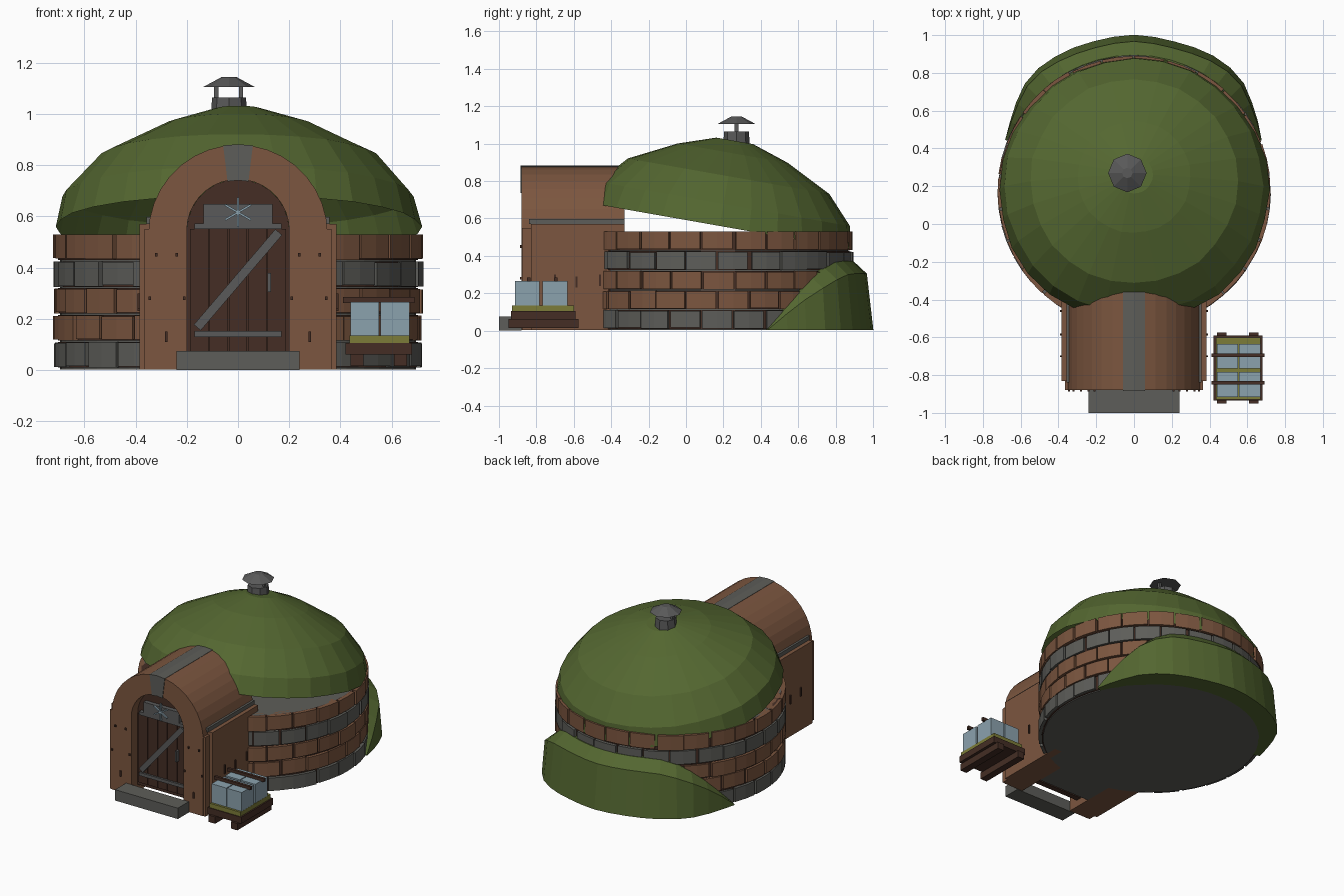
import bpy, bmesh, math, random
from mathutils import Matrix, Vector

if "Cube" in bpy.data.objects:
    bpy.data.objects.remove(bpy.data.objects["Cube"])
random.seed(4)
CY = 0.17  # centre of the round chamber

def mat(name, r, g, b):
    m = bpy.data.materials.new(name)
    m.diffuse_color = (r, g, b, 1)
    m.use_nodes = True
    m.node_tree.nodes["Principled BSDF"].inputs["Base Color"].default_value = m.diffuse_color
    return m

BROWN = mat("brown_brick", 0.20, 0.093, 0.05)
STONE = mat("grey_stone", 0.11, 0.11, 0.10)
GREEN = mat("turf_green", 0.088, 0.135, 0.03)
DARK = mat("dark_timber", 0.058, 0.027, 0.018)
IRON = mat("iron_grey", 0.10, 0.10, 0.10)
ICE = mat("ice_blue", 0.26, 0.36, 0.42)
STRAW = mat("straw", 0.2, 0.2, 0.04)

def finish(name, bm, m):
    bmesh.ops.recalc_face_normals(bm, faces=bm.faces)
    me = bpy.data.meshes.new(name)
    bm.to_mesh(me)
    bm.free()
    ob = bpy.data.objects.new(name, me)
    bpy.context.collection.objects.link(ob)
    me.materials.append(m)
    return ob

def add_box(bm, x0, x1, y0, y1, z0, z1, rot=0):
    c = Vector(((x0 + x1) / 2, (y0 + y1) / 2, (z0 + z1) / 2))
    M = Matrix.Translation(c) @ Matrix.Rotation(rot, 4, 'Y') @ Matrix.Diagonal((x1 - x0, y1 - y0, z1 - z0, 1))
    bmesh.ops.create_cube(bm, size=1, matrix=M)

def boxes(name, m, *items):
    bm = bmesh.new()
    for b in items:
        add_box(bm, *b)
    return finish(name, bm, m)

def add_cone(bm, x, y, z0, z1, r0, r1, n):
    bmesh.ops.create_cone(bm, cap_ends=True, segments=n, radius1=r0, radius2=r1, depth=z1 - z0,
                          matrix=Matrix.Translation((x, y, (z0 + z1) / 2)))

def add_band(bm, outer, inner, y0, y1):
    """Closed strip between two x-z outlines, extruded along y."""
    rows = [[bm.verts.new((o[0], y0, o[1])), bm.verts.new((o[0], y1, o[1])),
             bm.verts.new((i[0], y1, i[1])), bm.verts.new((i[0], y0, i[1]))] for o, i in zip(outer, inner)]
    for a, b in zip(rows, rows[1:]):
        for k in range(4):
            bm.faces.new((a[k], a[(k + 1) % 4], b[(k + 1) % 4], b[k]))
    bm.faces.new(rows[0])
    bm.faces.new(rows[-1][::-1])

def arc(r, cz, a0, a1, n):
    return [(r * math.cos(math.radians(a0 + (a1 - a0) * i / n)),
             cz + r * math.sin(math.radians(a0 + (a1 - a0) * i / n))) for i in range(n + 1)]

# chamber core and floor
bm = bmesh.new()
add_cone(bm, 0, CY, 0.003, 0.53, 0.695, 0.695, 48)
finish("chamber_core", bm, STONE)

# curved brick courses, leaving the doorway open
def add_brick(bm, a0, a1, z0, z1, r0, r1):
    rows = []
    for i in range(3):
        a = a0 + (a1 - a0) * i / 2
        c, s = math.cos(a), math.sin(a)
        rows.append([bm.verts.new((r * c, CY + r * s, z)) for r, z in ((r0, z0), (r1, z0), (r1, z1), (r0, z1))])
    for a, b in zip(rows, rows[1:]):
        for k in range(4):
            bm.faces.new((a[k], a[(k + 1) % 4], b[(k + 1) % 4], b[k]))
    bm.faces.new(rows[0])
    bm.faces.new(rows[-1][::-1])

brick, stone, mortar = bmesh.new(), bmesh.new(), bmesh.new()
N = 26
for row in range(5):
    z = 0.01 + row * 0.105
    add_cone(mortar, 0, CY, z, z + 0.1, 0.703, 0.703, 48)
    for i in range(N):
        a = 2 * math.pi * (i + 0.5 * (row % 2)) / N
        if abs((a + math.pi / 2 + math.pi) % (2 * math.pi) - math.pi) < math.radians(26):
            continue
        j = random.uniform(-0.01, 0.01)
        half = math.pi / N - 0.009
        add_brick(stone if row in (0, 3) else brick, a - half + j, a + half + j,
                  z + random.uniform(0, 0.007), z + 0.1 - (random.uniform(0, 0.006) if row < 4 else 0),
                  0.66, 0.722 + random.uniform(-0.006, 0.003))
finish("brown_brick_courses", brick, BROWN)
finish("grey_stone_courses", stone, STONE)
finish("wall_joints", mortar, DARK)

# tilted turf dome, an open shell
bm = bmesh.new()
S, rings = 28, []
for r, h in ((0.715, 0), (0.683, 0.12), (0.55, 0.27), (0.30, 0.395), (0.10, 0.462)):
    ring = []
    for i in range(S):
        a = 2 * math.pi * i / S
        k = r * (1 + random.uniform(-0.008, 0.008))
        ring.append(bm.verts.new((k * math.cos(a), k * math.sin(a), h)))
    rings.append(ring)
for a, b in zip(rings, rings[1:]):
    for i in range(S):
        bm.faces.new((a[i], a[(i + 1) % S], b[(i + 1) % S], b[i]))
bm.faces.new(rings[-1])
bmesh.ops.transform(bm, verts=bm.verts, matrix=Matrix.Translation((0, CY + 0.01, 0.56)) @ Matrix.Rotation(math.radians(-10), 4, 'X'))
finish("turf_dome", bm, GREEN)

# earth bank around the back
bm = bmesh.new()
rows = []
for i in range(19):
    d = 22 + 136 * i / 18
    t = min(1, min(d - 22, 158 - d) / 43)
    h = 0.012 + 0.36 * math.sin(t * math.pi / 2)
    out = 0.735 + 0.097 * min(1, t * 1.6) + random.uniform(-0.008, 0.003)
    a = math.radians(d)
    rows.append([bm.verts.new((r * math.cos(a), CY + r * math.sin(a), z)) for r, z in
                 ((0.69, 0.003), (out, 0.003), (out - 0.035 * t, h * 0.82), (0.725, h), (0.69, h))])
for a, b in zip(rows, rows[1:]):
    for k in range(5):
        bm.faces.new((a[k], a[(k + 1) % 5], b[(k + 1) % 5], b[k]))
bm.faces.new(rows[0])
bm.faces.new(rows[-1][::-1])
finish("earth_bank", bm, GREEN)

# vaulted entrance passage with a keystone strip
bm = bmesh.new()
for s in (1, -1):
    outer = [(0.35, 0.003)] + arc(0.35, 0.53, 0, 81, 8)
    inner = [(0.2, 0.003)] + arc(0.2, 0.545, 0, 81, 8)
    add_band(bm, [(s * x, z) for x, z in outer], [(s * x, z) for x, z in inner], -0.88, -0.33)
finish("entrance_vault", bm, BROWN)
bm = bmesh.new()
add_band(bm, arc(0.352, 0.53, 80.5, 99.5, 2), arc(0.196, 0.545, 78, 102, 2), -0.884, -0.33)
finish("keystone_strip", bm, STONE)
boxes("entrance_side_walls", BROWN, *[(min(s * .33, s * .385), max(s * .33, s * .385), -0.83, -0.33, 0.003, 0.57) for s in (1, -1)])
boxes("entrance_front_jambs", BROWN, *[(min(s * .3, s * .365), max(s * .3, s * .365), -0.878, -0.8, 0.003, 0.55) for s in (1, -1)])
boxes("side_wall_coping", STONE, *[(min(s * .33, s * .358), max(s * .33, s * .358), -0.84, -0.33, 0.57, 0.597) for s in (1, -1)])
boxes("passage_floor", STONE, (-0.2, 0.2, -0.7, -0.4, 0.003, 0.03))
boxes("door_step", STONE, (-0.24, 0.24, -1.0, -0.88, 0, 0.075))

# frame pegs
boxes("frame_pegs", DARK, *[(s * x - .005, s * x + .005, -0.888, -0.87, z - h, z + h)
                            for s in (1, -1) for x, z, h in ((.32, .45, .007), (.24, .45, .007), (.345, .28, .007), (.21, .28, .007), (.28, .13, .02))])
boxes("side_wall_pegs", DARK, *[(s * .385 - .008, s * .385 + .008, y - .005, y + .005, z, z + .06)
                                for s in (1, -1) for y, z in ((-.585, .23), (-.7, .24), (-.46, .24))])

# arched door
bm = bmesh.new()
outline = [(0.2, 0.05)] + arc(0.2, 0.545, 0, 180, 14) + [(-0.2, 0.05)]
f = bm.faces.new([bm.verts.new((x, -0.81, z)) for x, z in outline])
ext = bmesh.ops.extrude_face_region(bm, geom=[f])
bmesh.ops.translate(bm, vec=(0, 0.04, 0), verts=[v for v in ext["geom"] if isinstance(v, bmesh.types.BMVert)])
finish("door_back", bm, DARK)
boxes("door_planks", DARK, *[(-0.188 + i * .076, -0.116 + i * .076, -0.825, -0.80, 0.075, 0.55) for i in range(5)])
L, ang = 0.49, math.atan2(0.375, 0.32)
boxes("door_ironwork", IRON,
      (-0.17, 0.17, -0.838, -0.82, 0.13, 0.152), (-0.17, 0.17, -0.838, -0.80, 0.55, 0.572),
      (-L / 2, L / 2, -0.836, -0.82, 0.335, 0.37, -ang),
      (0.115, 0.128, -0.852, -0.82, 0.305, 0.38))
boxes("lintel_panel", IRON, (-0.135, 0.135, -0.84, -0.80, 0.572, 0.648))
boxes("frost_emblem", ICE, *[(-0.058, 0.058, -0.85, -0.838, 0.612, 0.62, math.radians(a)) for a in (30, 90, 150)])

# chimney vent
bm = bmesh.new()
add_cone(bm, -0.035, 0.27, 0.97, 1.065, 0.073, 0.066, 8)
add_cone(bm, -0.035, 0.27, 1.105, 1.145, 0.102, 0.028, 8)
for x in (-0.085, 0.012):
    add_box(bm, x - .008, x + .008, 0.26, 0.28, 1.05, 1.115)
finish("chimney_vent", bm, IRON)

# pallet of ice blocks
boxes("pallet", DARK, (0.44, 0.49, -0.95, -0.575, 0.015, 0.062), (0.61, 0.66, -0.95, -0.575, 0.015, 0.062),
      (0.42, 0.68, -0.935, -0.59, 0.06, 0.105))
boxes("straw_bed", STRAW, (0.435, 0.67, -0.93, -0.6, 0.105, 0.135))
boxes("ice_blocks", ICE, *[(x, x + .112, y, y + .132, 0.13, 0.265) for x in (.439, .557) for y in (-.915, -.766)])
boxes("ice_straps", DARK, *[(0.41, 0.69, y - .009, y + .009, 0.262, 0.285) for y in (-.84, -.695)])
